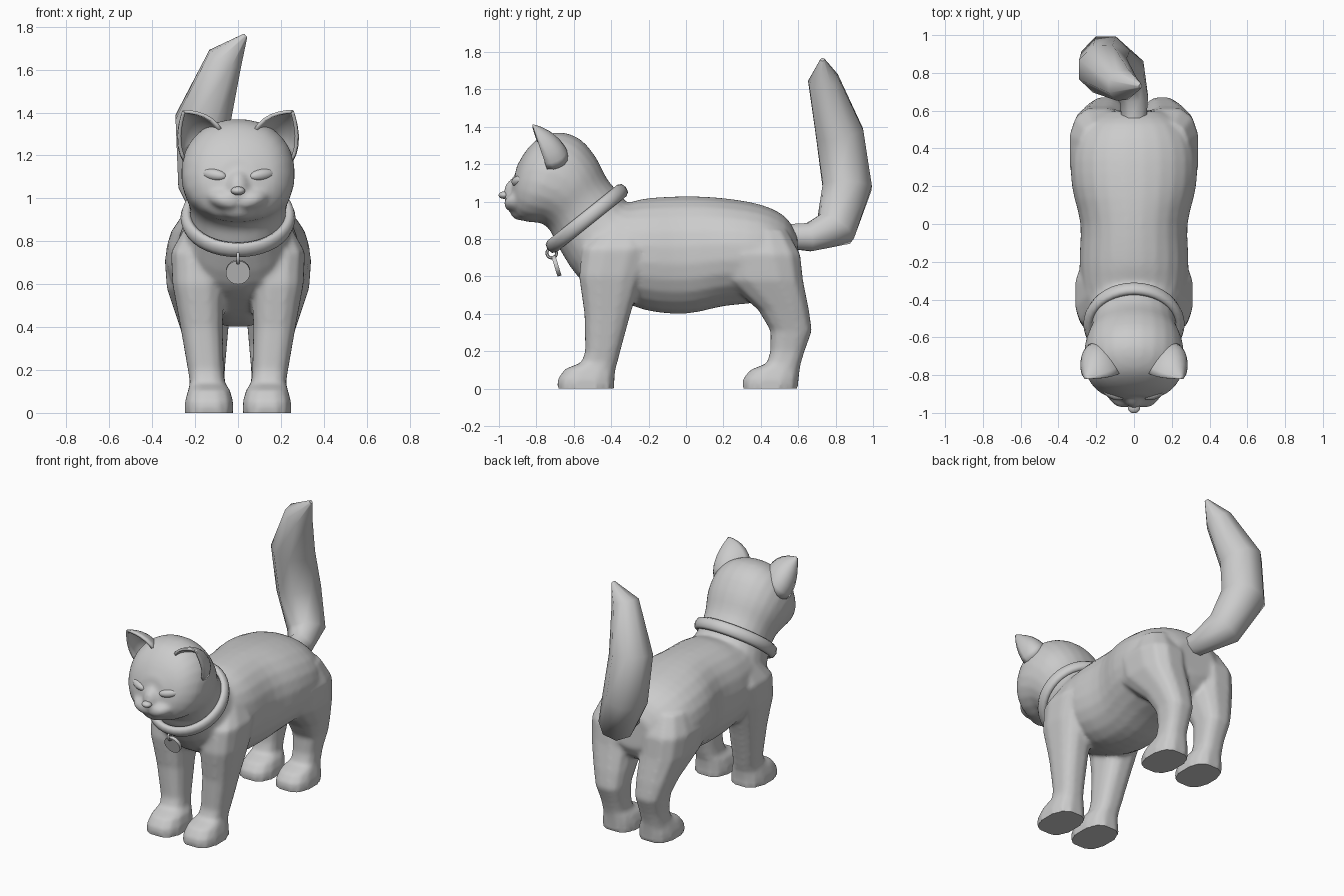
import bpy, bmesh
from math import sin, cos, pi, radians, copysign
from mathutils import Vector as V

if "Cube" in bpy.data.objects:
    bpy.data.objects.remove(bpy.data.objects["Cube"])


def finish(ob, angle=40):
    bpy.ops.object.select_all(action='DESELECT')
    ob.select_set(True)
    bpy.context.view_layer.objects.active = ob
    bpy.ops.object.shade_smooth_by_angle(angle=radians(angle))
    return ob


def oval(centre, u, v, n, power=2.0):
    """Superellipse ring of n points spanned by half axes u and v."""
    def se(a):
        return copysign(abs(a) ** (2 / power), a)
    return [centre + u * se(cos(2 * pi * (i + .5) / n)) + v * se(sin(2 * pi * (i + .5) / n))
            for i in range(n)]


def resample(rings, steps):
    """Catmull-Rom refinement between rings."""
    out, last = [], len(rings) - 1
    for k in range(last):
        a, b, c, d = (rings[min(max(k + j, 0), last)] for j in (-1, 0, 1, 2))
        for s in range(steps):
            t = s / steps
            out.append([q + (r - p) * (t / 2) + (p * 2 - q * 5 + r * 4 - w) * (t * t / 2)
                        + (q * 3 - p - r * 3 + w) * (t ** 3 / 2)
                        for p, q, r, w in zip(a, b, c, d)])
    return out + [rings[-1]]


def loft(name, rings, steps=1, closed=True):
    rings = resample(rings, steps)
    bm = bmesh.new()
    vs = [[bm.verts.new(p) for p in r] for r in rings]
    n = len(rings[0])
    for a, b in zip(vs, vs[1:]):
        for i in range(n if closed else n - 1):
            j = (i + 1) % n
            bm.faces.new((a[i], a[j], b[j], b[i]))
    if closed:
        bm.faces.new(vs[0])
        bm.faces.new(vs[-1])
    bmesh.ops.recalc_face_normals(bm, faces=bm.faces)
    me = bpy.data.meshes.new(name)
    bm.to_mesh(me)
    bm.free()
    ob = bpy.data.objects.new(name, me)
    bpy.context.collection.objects.link(ob)
    return ob


def ball(name, loc, size, rot=(0, 0, 0)):
    bpy.ops.mesh.primitive_uv_sphere_add(segments=20, ring_count=12, location=loc, rotation=rot)
    ob = bpy.context.object
    ob.name = name
    ob.scale = size
    return finish(ob, 60)


def apply(ob, kind, **props):
    mod = ob.modifiers.new("step", kind)
    for key, value in props.items():
        setattr(mod, key, value)
    bpy.context.view_layer.objects.active = ob
    bpy.ops.object.modifier_apply(modifier=mod.name)


def weld(ob, part):
    bpy.context.view_layer.update()
    apply(ob, 'BOOLEAN', operation='UNION', solver='EXACT', object=part)
    bpy.data.objects.remove(part)


# Torso, neck and head: (top y, top z, bottom y, bottom z, half width)
spine = [
    (.595, .82, .605, .60, .15), (.53, .92, .54, .50, .26), (.40, .985, .38, .46, .33),
    (.20, 1.02, .20, .44, .33), (0, 1.03, 0, .40, .285), (-.20, 1.02, -.22, .42, .29),
    (-.29, 1.0, -.44, .51, .275), (-.32, 1.0, -.58, .60, .25), (-.35, 1.04, -.69, .77, .225),
    (-.42, 1.12, -.73, .85, .23), (-.48, 1.235, -.78, .885, .255), (-.56, 1.33, -.84, .89, .265),
    (-.66, 1.37, -.89, .905, .257), (-.77, 1.35, -.915, .935, .22),
    (-.85, 1.28, -.93, .98, .165), (-.905, 1.19, -.935, 1.04, .08)]
rings = []
for ty, tz, by, bz, hw in spine:
    top, bottom = V((0, ty, tz)), V((0, by, bz))
    rings.append(oval((top + bottom) / 2, V((hw, 0, 0)), (top - bottom) / 2, 24, 2.15))
body = loft("body_and_head", rings, 3)

# Legs: (z, front y, back y, inner x, outer x)
front = [(0, -.69, -.38, .02, .25), (.05, -.69, -.38, .02, .25), (.105, -.65, -.375, .035, .235),
         (.14, -.56, -.365, .06, .225), (.20, -.54, -.35, .065, .235), (.40, -.545, -.295, .07, .27),
         (.60, -.575, -.23, .06, .308), (.75, -.56, -.18, .05, .315), (.88, -.44, -.22, .06, .24)]
hind = [(0, .30, .60, .02, .25), (.05, .30, .605, .02, .25), (.10, .34, .61, .035, .235),
        (.135, .43, .615, .06, .225), (.20, .45, .635, .06, .225), (.31, .45, .675, .05, .245),
        (.42, .385, .66, .04, .28), (.58, .20, .63, .03, .335), (.72, .16, .615, .03, .345),
        (.85, .22, .54, .05, .29)]
for table in (front, hind):
    for s in (1, -1):
        weld(body, loft("leg", [oval(V((s * (x0 + x1) / 2, (y0 + y1) / 2, z)),
                                     V(((x1 - x0) / 2, 0, 0)), V((0, (y1 - y0) / 2, 0)), 12, 2.7)
                                for z, y0, y1, x0, x1 in table]))

# Muzzle, bridge and chin, welded into the head
for s in (1, -1):
    weld(body, ball("cheek", (s * .06, -.905, .995), (.085, .068, .048), (0, s * -.25, s * .35)))
weld(body, ball("chin", (0, -.885, .945), (.085, .055, .045)))
weld(body, ball("bridge", (0, -.9, 1.05), (.06, .075, .085), (-.3, 0, 0)))

# Blend the joints, keeping the soles flat
apply(body, 'REMESH', mode='VOXEL', voxel_size=.013)
above = body.vertex_groups.new(name="above_floor")
above.add([v.index for v in body.data.vertices if v.co.z > .03], 1, 'ADD')
apply(body, 'SMOOTH', factor=.5, iterations=8, vertex_group="above_floor")
for v in body.data.vertices:
    if v.co.z < .007:
        v.co.z = 0
finish(body)

# Tail: faceted tapering tube
path = [((0, .54, .815), .07), ((.0, .66, .81), .082), ((-.05, .80, .855), .118),
        ((-.15, .862, 1.08), .142), ((-.165, .822, 1.36), .138), ((-.06, .735, 1.65), .088),
        ((.035, .73, 1.76), .012)]
pts = [V(p) for p, r in path]
rings = []
for i, (p, r) in enumerate(path):
    t = (pts[min(i + 1, 6)] - pts[max(i - 1, 0)]).normalized()
    v = t.cross(V((1, 0, 0))).normalized()
    rings.append(oval(pts[i], v.cross(t) * r, v * r, 8))
finish(loft("tail", rings), 47)

# Ears: forward-opening cups
A, B, C, T = V((.075, -.79, 1.31)), V((.245, -.74, 1.17)), V((.19, -.635, 1.25)), V((.252, -.82, 1.405))
M = (A + B) / 2
rings = []
for t in (0, .2, .4, .6, .75, .88, .96, .995):
    k = 1 - t ** 2.2
    rings.append([M.lerp(T, t) + (A - M) * (k * cos(pi * i / 12)) + (C - M) * (k * sin(pi * i / 12))
                  for i in range(13)])
ear = loft("ears", rings, 1, closed=False)
mod = ear.modifiers.new("thickness", 'SOLIDIFY')
mod.thickness, mod.offset = .016, 0
ear.modifiers.new("both_sides", 'MIRROR')
finish(ear)

# Eyes and nose
for s in (1, -1):
    ball("eye", (s * .112, -.893, 1.11), (.064, .032, .029), (0, s * -.15, s * .45))
ball("nose", (0, -.972, 1.035), (.033, .03, .02))

# Collar with hanging tag
bpy.ops.mesh.primitive_torus_add(major_segments=40, minor_segments=8, major_radius=.24,
                                 minor_radius=.028, location=(0, -.53, .91), rotation=(.675, 0, 0))
collar = bpy.context.object
collar.name = "collar"
collar.scale.z = 1.4
finish(collar, 50)
bpy.ops.mesh.primitive_torus_add(major_segments=16, minor_segments=6, major_radius=.026,
                                 minor_radius=.008, location=(0, -.718, .725), rotation=(0, pi / 2, 0))
bpy.context.object.name = "tag_loop"
finish(bpy.context.object, 60)
bpy.ops.mesh.primitive_cylinder_add(vertices=20, radius=.057, depth=.022, location=(0, -.693, .657),
                                    rotation=(radians(107), 0, 0))
bpy.context.object.name = "tag"
finish(bpy.context.object)
